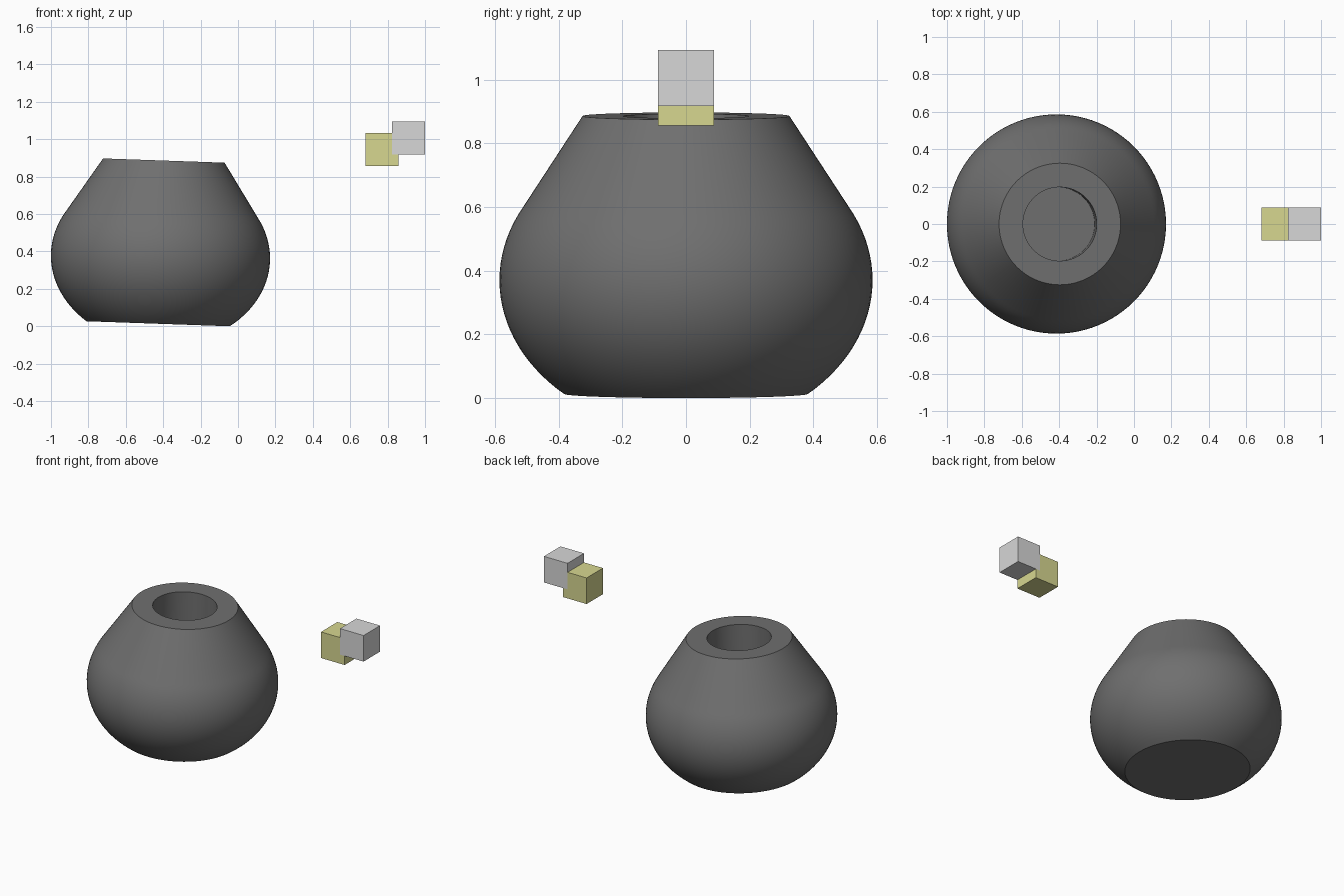
import bpy, bmesh, math
from mathutils import Matrix

cube = bpy.data.objects.get("Cube")
if cube:
    bpy.data.objects.remove(cube, do_unlink=True)


def material(name, rgb):
    mat = bpy.data.materials.new(name)
    mat.use_nodes = True
    mat.diffuse_color = (*rgb, 1)
    mat.node_tree.nodes["Principled BSDF"].inputs["Base Color"].default_value = (*rgb, 1)
    return mat


def finish(bm, name, mat):
    bmesh.ops.recalc_face_normals(bm, faces=bm.faces)
    mesh = bpy.data.meshes.new(name)
    bm.to_mesh(mesh)
    bm.free()
    mesh.materials.append(mat)
    obj = bpy.data.objects.new(name, mesh)
    bpy.context.collection.objects.link(obj)
    return obj


def lathe(name, profile, mat, steps=96):
    bm = bmesh.new()
    verts = [bm.verts.new((r, 0, z)) for r, z in profile]
    edges = [bm.edges.new(pair) for pair in zip(verts, verts[1:])]
    bmesh.ops.spin(bm, geom=verts + edges, cent=(0, 0, 0), axis=(0, 0, 1),
                   angle=2 * math.pi, steps=steps)
    bmesh.ops.remove_doubles(bm, verts=bm.verts, dist=0.0001)
    return finish(bm, name, mat)


def block(name, centre, size, mat):
    bm = bmesh.new()
    bmesh.ops.create_cube(bm, size=1, matrix=Matrix.Diagonal((*size, 1)))
    obj = finish(bm, name, mat)
    obj.location = centre
    return obj


dark_grey = material("dark grey", (0.16, 0.16, 0.16))
light_grey = material("light grey", (0.68, 0.68, 0.68))
pale_yellow = material("pale yellow", (0.68, 0.68, 0.28))

# Pot: flattened ball with a flat base, a conical shoulder and a blind round hole
radius, half_height, widest = 0.586, 0.472, 0.357
start = math.asin(-widest / half_height)
end = math.asin(0.487)
profile = [(0, 0)]
for i in range(25):
    a = start + (end - start) * i / 24
    profile.append((radius * math.cos(a), widest + half_height * math.sin(a)))
top = 0.873
profile += [(0.325, top), (0.197, top), (0.197, top - 0.3), (0, top - 0.3)]
pot = lathe("pot_body", profile, dark_grey)
pot.location = (-0.427, 0, 0.0137)
pot.rotation_euler.y = math.radians(2)

bpy.ops.object.select_all(action="DESELECT")
pot.select_set(True)
bpy.context.view_layer.objects.active = pot
bpy.ops.object.shade_smooth_by_angle(angle=math.radians(30))

# Two overlapping floating cubes, the lower one a hair narrower
block("upper_cube", (0.911, 0, 1.006), (0.176, 0.176, 0.176), light_grey)
block("lower_cube", (0.769, 0, 0.945), (0.176, 0.175, 0.176), pale_yellow)
